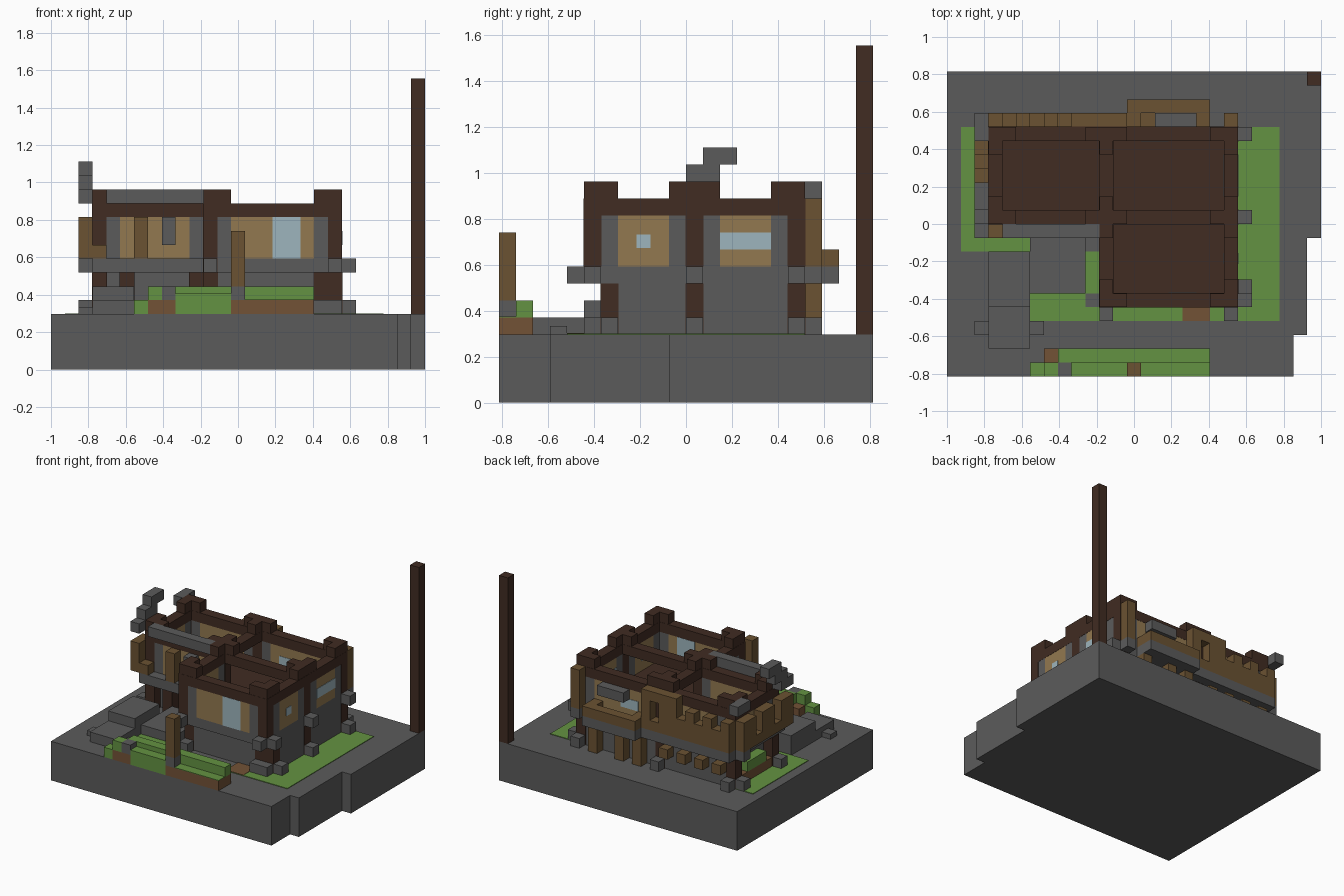
import bpy, bmesh

default = bpy.data.objects.get("Cube")
if default:
    bpy.data.objects.remove(default, do_unlink=True)

UNIT = 2 / 27          # one building block
GROUND, BAND, UPPER, BEAM, CROWN = 4, 7, 8, 11, 12   # storey levels in blocks


def material(name, *rgb):
    mat = bpy.data.materials.new(name)
    mat.use_nodes = True
    color = (*rgb, 1)
    mat.diffuse_color = color
    mat.node_tree.nodes["Principled BSDF"].inputs["Base Color"].default_value = color
    return mat


stone = material("grey stone", .105, .105, .105)
grass = material("grass green", .127, .29, .054)
timber = material("dark timber", .052, .025, .016)
wood = material("brown wood", .145, .084, .032)
plaster = material("tan plaster", .29, .19, .08)
glass = material("pale glass", .34, .46, .51)
soil = material("soil brown", .17, .085, .037)


def blocks(name, mat, *boxes, grow=0.0):
    """One object made from boxes (x0, x1, y0, y1, z0, z1) in block units."""
    bm = bmesh.new()
    for x0, x1, y0, y1, z0, z1 in boxes:
        cube = bmesh.ops.create_cube(bm, size=1)["verts"]
        for v in cube:
            x = x1 + grow if v.co.x > 0 else x0 - grow
            y = y1 + grow if v.co.y > 0 else y0 - grow
            z = z1 if v.co.z > 0 else z0
            v.co = ((x - 13.5) * UNIT, (y - 11) * UNIT, z * UNIT)
    mesh = bpy.data.meshes.new(name)
    bm.to_mesh(mesh)
    bm.free()
    mesh.materials.append(mat)
    obj = bpy.data.objects.new(name, mesh)
    bpy.context.collection.objects.link(obj)
    return obj


def cell(x, y, low, high):
    return (x, x + 1, y, y + 1, low, high)


# Stepped ground slab and tall corner pole
blocks("ground_slab", stone, (0, 25, 0, 22, 0, GROUND),
       (25, 26, 3, 22, 0, GROUND), (26, 27, 10, 22, 0, GROUND))
blocks("tall_pole", timber, cell(26, 21, GROUND, 21))

# Flat lawn patches and bare soil
LAWN = GROUND + .06
blocks("lawn", grass, (21, 24, 4, 18, GROUND, LAWN), (1, 3, 9, 18, GROUND, LAWN),
       (3, 7, 9, 10, GROUND, LAWN), (6, 21, 4, 5, GROUND, LAWN),
       (6, 10, 5, 6, GROUND, LAWN), (10, 11, 6, 9, GROUND, LAWN))
blocks("soil_patch", soil, (17, 19, 4, 6, GROUND, LAWN + .03))

# Front planter with hedge and sign post
blocks("planter_soil", soil, (7, 9, 0, 2, GROUND, 5), (13, 19, 0, 2, GROUND, 5),
       (9, 13, 1, 2, GROUND, 5))
blocks("planter_turf", grass, (14, 19, 0, 1, 5, 5.06))
blocks("hedge", grass, (8, 19, 1, 2, 5, 6), cell(7, 0, 5, 6),
       cell(6, 0, GROUND, 5), (9, 13, 0, 1, GROUND, 5.5))
blocks("hedge_stones", stone, cell(8, 0, 5, 6), cell(13, 0, 5, 6))
blocks("sign_post", wood, cell(13, 0, 6, 10))

# Paved entrance with steps
blocks("entrance_steps", stone, (3, 6, 2, 5, GROUND, 5), (2, 7, 3, 4, GROUND, 4.5),
       (3, 6, 5, 9, GROUND, 6), (6, 10, 6, 11, GROUND, 5))

# Lower storey: stone cores and set-back timber posts
blocks("lower_walls", stone, (11, 21, 6, 18, GROUND, BAND), (4, 11, 12, 18, GROUND, BAND))
lower_posts = [(20, 6), (19, 6), (11, 6), (20, 11), (20, 17), (11, 17),
               (3, 17), (3, 11), (5, 11), (10, 11)]
blocks("lower_posts", timber, *[cell(x, y, GROUND, BAND) for x, y in lower_posts], grow=.04)
blocks("side_planter", soil, (3, 4, 12, 17, GROUND, 5))
blocks("side_hedge", grass, (3, 4, 13, 16, 5, 6))

# Stone band that carries the upper storey
blocks("stone_band", stone, (11, 21, 5, 18, BAND, UPPER), (3, 11, 11, 18, BAND, UPPER),
       (3, 11, 10, 11, BAND, UPPER))
blocks("upper_floor", timber, (12, 20, 6, 17, UPPER, UPPER + .08),
       (4, 12, 12, 17, UPPER, UPPER + .08))

# Upper posts, beams and the raised blocks above each post
posts = [(3, 11), (11, 11), (20, 11), (3, 17), (11, 17), (20, 17), (11, 5), (20, 5)]
beams = [(3, 21, 17, 18), (3, 21, 11, 12), (11, 21, 5, 6),
         (3, 4, 11, 18), (11, 12, 5, 18), (20, 21, 5, 18)]
blocks("upper_posts", timber, *[cell(x, y, UPPER, BEAM) for x, y in posts], grow=.02)
blocks("corner_post_feet", timber, *[cell(x, y, BAND, UPPER) for x, y in [(11, 5)]], grow=.02)
blocks("top_beams", timber, *[(*b, BEAM, CROWN) for b in beams], grow=.02)


def on_beam(x, y):
    return any(x0 <= x < x1 and y0 <= y < y1 for x0, x1, y0, y1 in beams)


crown = set(posts)
for px, py in posts:
    for dx, dy in ((1, 0), (-1, 0), (0, 1), (0, -1)):
        if on_beam(px + dx, py + dy):
            crown.add((px + dx, py + dy))
blocks("crown_blocks", timber, *[cell(x, y, CROWN, CROWN + 1) for x, y in sorted(crown)])


# Plaster panels between posts, with stone jambs and thin glass plates
def panel(name, along_x, line, start, end, window=None):
    def span(a, b, low, high, out=0.0):
        across = (line - out, line + 1 + out)
        return (a, b, *across, low, high) if along_x else (*across, a, b, low, high)
    blocks(name + "_jambs", stone, span(start, start + 1, UPPER, BEAM),
           span(end - 1, end, UPPER, BEAM))
    blocks(name + "_plaster", plaster, span(start + 1, end - 1, UPPER, BEAM))
    if window:
        blocks(name + "_glass", glass, span(*window, .04))


panel("front_wall", True, 5, 12, 20, (16, 18, UPPER, BEAM))
panel("right_front_wall", False, 20, 6, 11, (8.1, 8.9, 9.1, 9.9))
panel("right_back_wall", False, 20, 12, 17, (13, 16, 9, 10))
panel("porch_wall", True, 11, 4, 11)
panel("inner_side_wall", False, 11, 6, 11)
panel("left_wall", False, 3, 12, 17)
panel("back_left_wall", True, 17, 4, 11)
panel("back_right_wall", True, 17, 12, 20, (14, 16, 9, 10))

# Stone brackets on the band and footings at the ground
brackets = [(21, 5), (21, 11), (21, 17), (11, 4), (20, 4), (20, 18), (3, 18), (2, 17)]
blocks("band_brackets", stone, *[cell(x, y, BAND, UPPER) for x, y in brackets])
feet = [(21, 6), (21, 11), (21, 17), (20, 5), (19, 5), (11, 5), (20, 18), (11, 18),
        (3, 18), (2, 17), (2, 11)]
blocks("post_footings", stone, *[cell(x, y, GROUND, GROUND + 1) for x, y in feet])

# Porch front: stone rail on top, wooden post and hanging stones
blocks("porch_rail", stone, (4, 11, 10, 11, CROWN, CROWN + 1))
blocks("porch_post", wood, cell(6, 10, UPPER, BEAM), cell(3, 10, UPPER, UPPER + 1))
blocks("porch_hanging_stone", stone, cell(8, 10, 9, BEAM))

# Crooked stone chimney and back corner stones
blocks("chimney", stone, (2, 3, 10, 12, CROWN, 13), (2, 3, 11, 13, 13, 14),
       (2, 3, 12, 14, 14, 15))
blocks("back_corner_stones", stone, (2, 3, 17, 19, CROWN, 13))

# Wooden cladding along the left side and the back, with a ragged top
ragged = [cell(2, y, UPPER, BEAM if y % 3 else 9) for y in range(10, 18)]
ragged += [cell(x, 18, UPPER, BEAM if x % 2 else 10) for x in range(3, 9)]
blocks("ragged_cladding", wood, *ragged)
blocks("back_panel", wood, (9, 13, 18, 19, UPPER, 9), (9, 13, 18, 19, BEAM, CROWN),
       (9, 11, 18, 19, 9, BEAM), (12, 13, 18, 19, 9, BEAM), cell(20, 18, UPPER, CROWN))
blocks("back_ledge", stone, (3, 13, 18, 19, BAND, UPPER))
blocks("ledge_brackets", wood, *[cell(x, 18, 5.5, 6.5) for x in range(4, 11, 2)])

# Back balcony with parapet, supports and canopy
blocks("balcony_floor", stone, (13, 19, 18, 20, BAND, UPPER))
blocks("balcony_parapet", wood, (13, 19, 19, 20, UPPER, 9), cell(13, 18, UPPER, 9),
       cell(18, 18, UPPER, 9), (14, 18, 18, 19, UPPER, UPPER + .1))
blocks("balcony_supports", wood, *[cell(x, 18, GROUND, BAND) for x in (13, 15, 18)])
blocks("balcony_canopy", stone, (15, 18, 18, 19, 10, BEAM))
